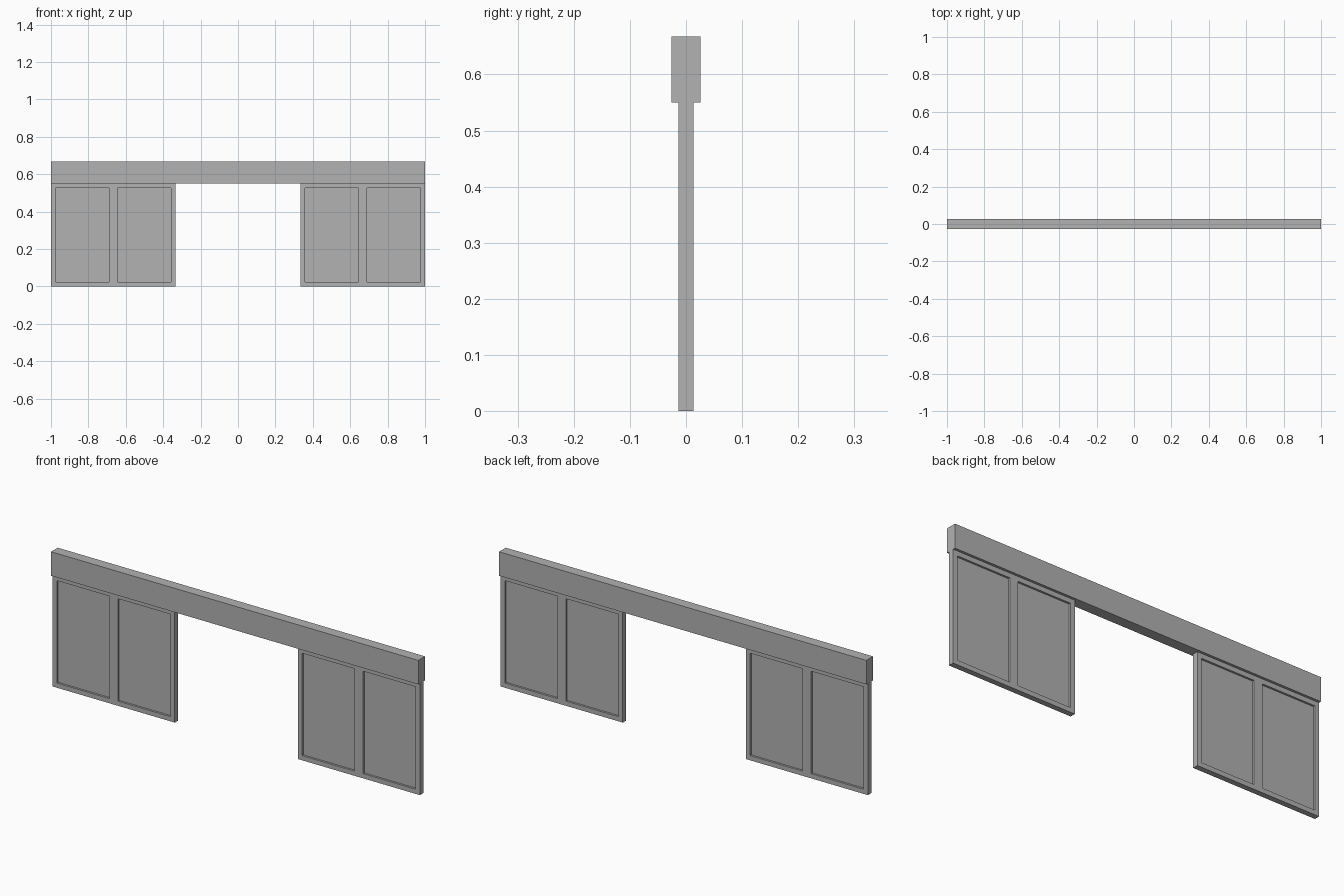
import bpy
import bmesh
from mathutils import Vector

if "Cube" in bpy.data.objects:
    bpy.data.objects.remove(bpy.data.objects["Cube"], do_unlink=True)

HEIGHT, DOOR_TOP = 0.668, 0.55
BEAM_DEPTH, FRAME_DEPTH, PANE_DEPTH = 0.052, 0.027, 0.007
INNER, OUTER = 0.335, 1.0
BORDER, MULLION = 0.023, 0.045

grey = bpy.data.materials.new("plain grey")
grey.use_nodes = True
grey.diffuse_color = (0.445, 0.445, 0.445, 1)
grey.node_tree.nodes["Principled BSDF"].inputs["Base Color"].default_value = grey.diffuse_color


def slab(name, xs, zs, depth, is_open=lambda i, j: False):
    """Sheet of grid cells, minus the open ones, extruded to a depth centred on y = 0."""
    bm = bmesh.new()
    grid = [[bm.verts.new((x, -depth / 2, z)) for z in zs] for x in xs]
    for i in range(len(xs) - 1):
        for j in range(len(zs) - 1):
            if not is_open(i, j):
                bm.faces.new((grid[i][j], grid[i + 1][j], grid[i + 1][j + 1], grid[i][j + 1]))
    extruded = bmesh.ops.extrude_face_region(bm, geom=bm.faces[:])["geom"]
    moved = [v for v in extruded if isinstance(v, bmesh.types.BMVert)]
    bmesh.ops.translate(bm, verts=moved, vec=Vector((0, depth, 0)))
    # Make sure both the front and back skins are present
    if not any(abs(f.normal.y) > 0.9 and f.calc_center_median().y < 0 for f in bm.faces):
        for i in range(len(xs) - 1):
            for j in range(len(zs) - 1):
                if not is_open(i, j):
                    bm.faces.new((grid[i][j], grid[i + 1][j], grid[i + 1][j + 1], grid[i][j + 1]))
    bmesh.ops.recalc_face_normals(bm, faces=bm.faces[:])
    mesh = bpy.data.meshes.new(name)
    bm.to_mesh(mesh)
    bm.free()
    mesh.materials.append(grey)
    obj = bpy.data.objects.new(name, mesh)
    bpy.context.collection.objects.link(obj)
    return obj


# Header beam across the top
slab("header_beam", [-OUTER, OUTER], [DOOR_TOP, HEIGHT], BEAM_DEPTH)

# Two framed doors, each with a pair of recessed panes
middle = (INNER + OUTER) / 2
columns = [INNER, INNER + BORDER, middle - MULLION / 2, middle + MULLION / 2, OUTER - BORDER, OUTER]
rows = [0, BORDER, DOOR_TOP - BORDER, DOOR_TOP]
for side, sign in (("left", 1), ("right", -1)):
    xs = sorted(sign * x for x in columns)
    slab(side + "_door_frame", xs, rows, FRAME_DEPTH, lambda i, j: j == 1 and i in (1, 3))
    for number, i in enumerate((1, 3), 1):
        slab(f"{side}_door_pane_{number}", xs[i:i + 2], rows[1:3], PANE_DEPTH)
